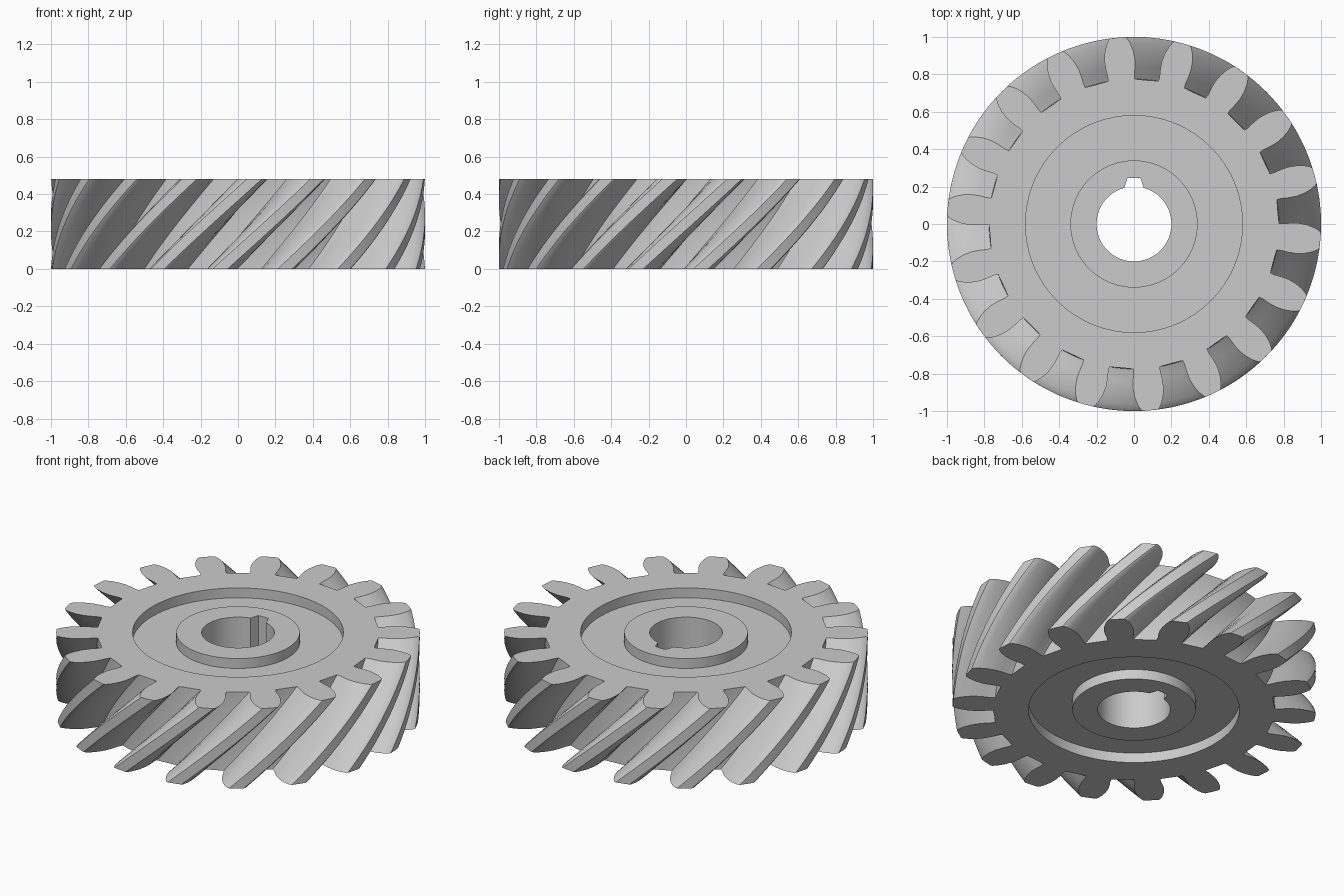
import bpy, bmesh
from math import sin, cos, radians

if "Cube" in bpy.data.objects:
    bpy.data.objects.remove(bpy.data.objects["Cube"])

TEETH, H, TWIST, LEVELS, SEG = 18, 0.48, radians(30.5), 24, 72
DEPTH = 0.06                      # depth of the annular recess on both faces
R_RECESS, R_HUB, R_BORE, R_KEY = 0.58, 0.34, 0.20, 0.247

# half tooth: (half angle in degrees, radius), root to tip
HALF = [(5.3, .775), (5.15, .80), (5.35, .84), (5.3, .88),
        (4.75, .925), (3.85, .965), (2.9, .993), (2.3, 1.0)]

bm = bmesh.new()


def ring(points, z):
    return [bm.verts.new((r * cos(a), r * sin(a), z)) for a, r in points]


def bridge(a, b):
    n = len(a)
    for i in range(n):
        j = (i + 1) % n
        bm.faces.new((a[i], a[j], b[j], b[i]))


def circle(r):
    return [(radians(90 + i * 360 / SEG), r) for i in range(SEG)]


def edges_of(loop):
    n = len(loop)
    out = []
    for i in range(n):
        pair = (loop[i], loop[(i + 1) % n])
        out.append(bm.edges.get(pair) or bm.edges.new(pair))
    return out


# tooth outline of the whole gear
outline = []
for k in range(TEETH):
    c = 15 + k * 360 / TEETH
    outline += [(radians(c - a), r) for a, r in HALF]
    outline.append((radians(c), 1.0))
    outline += [(radians(c + a), r) for a, r in reversed(HALF)]
    outline.append((radians(c + 10), .772))

# helical toothed wall
wall = []
for i in range(LEVELS + 1):
    t = i / LEVELS
    wall.append(ring([(a + TWIST * (t - 1), r) for a, r in outline], H * t))
for lo, hi in zip(wall, wall[1:]):
    bridge(lo, hi)

# bore outline with the keyway
bore = []
for i in range(SEG):
    off = (i * 360 / SEG + 180) % 360 - 180
    r = R_BORE
    if abs(off) < 11:
        r = R_KEY
        off = max(-8.1, min(8.1, off))
    bore.append((radians(90 + off), r))

# both faces: rim, recess, hub
bores = []
for z, floor, rim in ((0, DEPTH, wall[0]), (H, H - DEPTH, wall[-1])):
    loops = [ring(circle(R_RECESS), z), ring(circle(R_RECESS), floor),
             ring(circle(R_HUB), floor), ring(circle(R_HUB), z), ring(bore, z)]
    for a, b in zip(loops, loops[1:]):
        bridge(a, b)
    bores.append(loops[-1])
    bmesh.ops.triangle_fill(bm, use_beauty=True,
                            edges=edges_of(rim) + edges_of(loops[0]))
bridge(*bores)

bmesh.ops.recalc_face_normals(bm, faces=bm.faces[:])
mesh = bpy.data.meshes.new("helical_gear")
bm.to_mesh(mesh)
bm.free()
gear = bpy.data.objects.new("helical_gear", mesh)
bpy.context.collection.objects.link(gear)
bpy.context.view_layer.objects.active = gear
gear.select_set(True)
bpy.ops.object.shade_smooth_by_angle(angle=radians(45))
